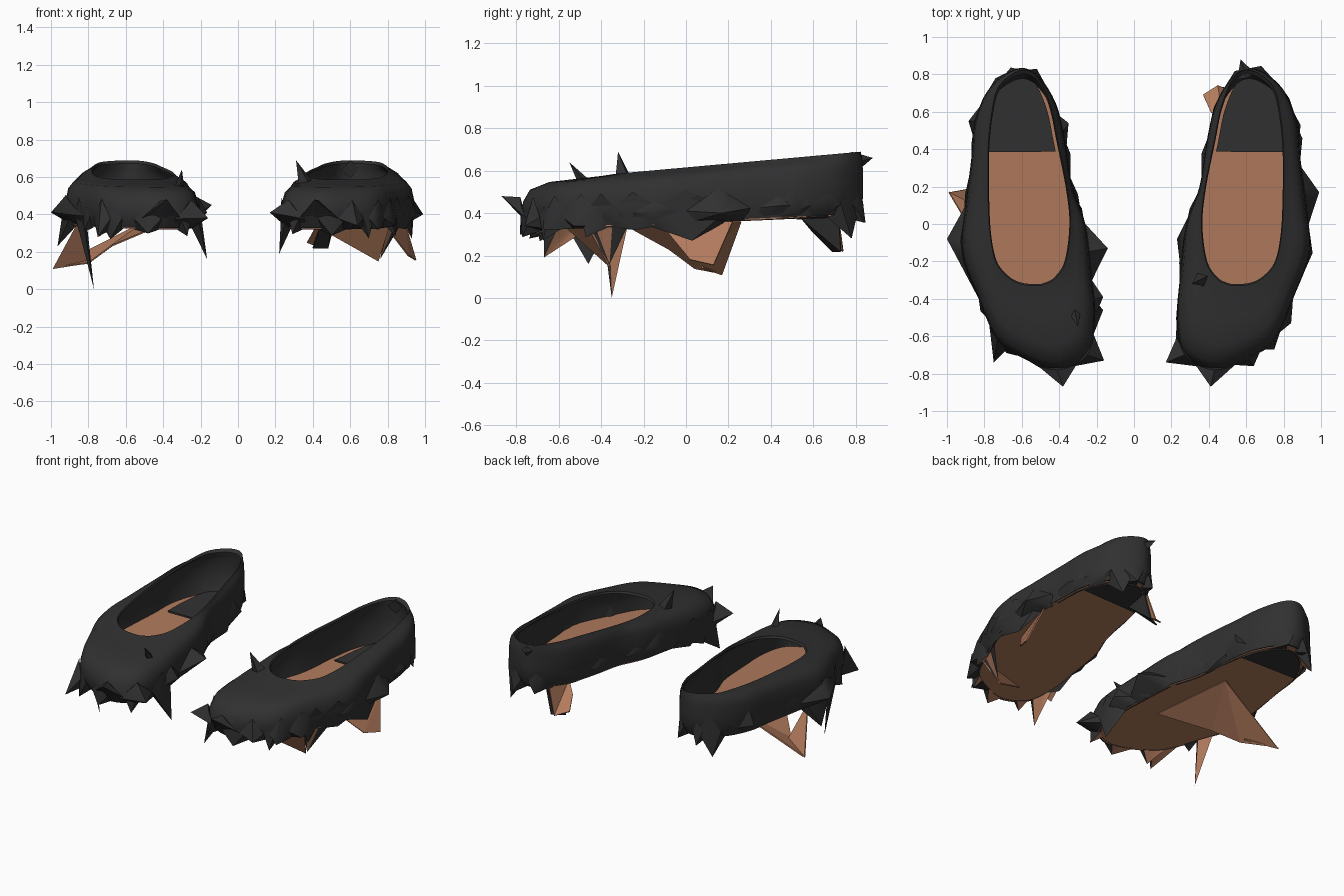
import bpy
import bmesh
import random
from mathutils import Vector

random.seed(4)
cube = bpy.data.objects.get("Cube")
if cube:
    bpy.data.objects.remove(cube)


def material(name, colour):
    mat = bpy.data.materials.new(name)
    mat.use_nodes = True
    mat.diffuse_color = (*colour, 1)
    mat.node_tree.nodes["Principled BSDF"].inputs["Base Color"].default_value = (*colour, 1)
    return mat


BLACK = material("charcoal leather", (0.03, 0.03, 0.03))
BROWN = material("tan leather", (0.44, 0.195, 0.108))

# Matching plan outlines of the left shoe, from the toe round the outer side
OUTLINE = [(.42, -.78), (.60, -.72), (.74, -.62), (.84, -.40), (.93, -.15), (.91, .10),
           (.88, .35), (.86, .55), (.78, .73), (.64, .83), (.53, .80), (.43, .65),
           (.38, .45), (.34, .20), (.27, 0), (.24, -.25), (.22, -.50), (.26, -.70)]
OPENING = [(.53, -.33), (.62, -.32), (.69, -.28), (.75, -.20), (.78, -.05), (.79, .15),
           (.79, .40), (.77, .60), (.73, .74), (.62, .82), (.53, .79), (.46, .64),
           (.42, .45), (.37, .20), (.35, 0), (.375, -.20), (.43, -.29), (.48, -.32)]
CENTRE = Vector((.57, 0))
STEPS = 5


def smooth_loop(points):
    """Closed Catmull-Rom curve through the points."""
    pts = [Vector(p) for p in points]
    loop = []
    for i in range(len(pts)):
        a, b, c, d = (pts[(i + k) % len(pts)] for k in (-1, 0, 1, 2))
        for s in range(STEPS):
            t = s / STEPS
            loop.append(b + (c - a) * t / 2 + (a * 2 - b * 5 + c * 4 - d) * t * t / 2
                        + (b * 3 - a - c * 3 + d) * t ** 3 / 2)
    return loop


def scaled(points, factor):
    return [CENTRE + (p - CENTRE) * factor for p in points]


outline = smooth_loop(OUTLINE)
opening = smooth_loop(OPENING)
hem = scaled(outline, .95)


def hem_z(y):
    return .36 + .045 * y


def rim_z(y):
    return .615 + .09 * y


def place(side, x):
    """World x of a left-shoe coordinate; the pair sits slightly off centre."""
    return side * x + .01


def finish(name, bm, mats, smooth=False):
    bmesh.ops.recalc_face_normals(bm, faces=bm.faces[:])
    mesh = bpy.data.meshes.new(name)
    bm.to_mesh(mesh)
    bm.free()
    for mat in mats:
        mesh.materials.append(mat)
    obj = bpy.data.objects.new(name, mesh)
    bpy.context.collection.objects.link(obj)
    if smooth:
        bpy.ops.object.select_all(action='DESELECT')
        obj.select_set(True)
        bpy.context.view_layer.objects.active = obj
        bpy.ops.object.shade_smooth_by_angle(angle=.7)
    return obj


def loft(name, rings, mat, smooth=False):
    """Closed skin through a stack of rings, capped at both ends."""
    bm = bmesh.new()
    rows = [[bm.verts.new(p) for p in ring] for ring in rings]
    for low, high in zip(rows, rows[1:]):
        for i in range(len(low)):
            j = (i + 1) % len(low)
            bm.faces.new((low[i], low[j], high[j], high[i]))
    bm.faces.new(rows[0])
    bm.faces.new(rows[-1])
    finish(name, bm, [mat], smooth)


def upper_ring(side, blend, rise, factor):
    """Ring between the outline and the opening; rise is the share of full height."""
    ring = []
    for o, r in zip(scaled(outline, factor), scaled(opening, factor)):
        p = o.lerp(r, blend)
        low, high = hem_z(o.y), rim_z(r.y)
        ring.append((place(side, p.x), p.y, low + (high - low) * rise))
    return ring


def plate(name, side, points, low, high, mat):
    loft(name, [[(place(side, p.x), p.y, hem_z(p.y) + z) for p in points]
                for z in (low, high)], mat)


def tooth(name, side, index, width, tip, lift=.1):
    """Torn point of the hem: black outside, tan inside when it hangs down."""
    bm = bmesh.new()
    span = [(index + k) % len(outline) for k in range(-width, width + 1)]
    outer, inner = [], []
    for n, i in enumerate(span):
        arch = 1 - abs(n - width) / width
        o, h = outline[i], CENTRE + (hem[i] - CENTRE) * .96
        outer.append(bm.verts.new((place(side, o.x), o.y, hem_z(o.y) + .05 + lift * arch)))
        inner.append(bm.verts.new((place(side, h.x), h.y, hem_z(h.y) - .01)))
    apex = bm.verts.new((place(side, tip[0]), tip[1], tip[2]))
    for row, slot in ((outer, 0), (inner, int(tip[2] < .3))):
        for a, b in zip(row, row[1:]):
            bm.faces.new((a, b, apex)).material_index = slot
    for end in (0, -1):
        bm.faces.new((outer[end], inner[end], apex))
    bm.faces.new(outer + inner[::-1])
    finish(name, bm, [BLACK, BROWN], True)


def spike(name, base, tip, radius):
    """Four-sided thorn from base to tip."""
    base, tip = Vector(base), Vector(tip)
    axis = tip - base
    turn = axis.to_track_quat('Z', 'Y').to_matrix().to_4x4()
    turn.translation = (base + tip) / 2
    bm = bmesh.new()
    bmesh.ops.create_cone(bm, cap_ends=True, segments=4, radius1=radius, radius2=0,
                          depth=axis.length, matrix=turn)
    finish(name, bm, [BLACK])


def flap(name, points, mat=BROWN):
    """Thin torn sheet."""
    bm = bmesh.new()
    verts = [bm.verts.new(p) for p in points]
    for a, b in zip(verts[1:], verts[2:]):
        bm.faces.new((verts[0], a, b))
    obj = finish(name, bm, [mat])
    mod = obj.modifiers.new("thickness", 'SOLIDIFY')
    mod.thickness = .008
    mod.offset = 0


def build_shoe(label, side, teeth):
    # Upper: hem, bulging wall, domed toe, rim, then back down as a hollow lining
    skin = [(0, .25), (.03, .5), (.1, .71), (.3, .85), (.6, .91), (.85, .96), (1, 1)]
    lining = [(1, .95), (.85, .9), (.6, .85), (.3, .78), (.12, .6), (.08, .3)]
    rings = [[(place(side, p.x), p.y, hem_z(p.y)) for p in hem]]
    rings += [upper_ring(side, b, r, 1) for b, r in skin]
    rings += [upper_ring(side, b, r, .975) for b, r in lining]
    rings.append([(place(side, p.x), p.y, hem_z(p.y) + .006) for p in scaled(hem, .97)])
    loft(label + "_upper", rings, BLACK, True)

    # Sole sheet, with the heel cushion above and the heel tip below
    plate(label + "_sole", side, scaled(hem, .985), -.006, .012, BROWN)
    pad = [p + Vector((.012, 0)) for p in scaled(opening, .96) if p.y > .37]
    plate(label + "_heel_cushion", side, pad, .01, .022, BLACK)
    tip = [p for p in scaled(hem, .95) if p.y > .5]
    plate(label + "_heel_tip", side, tip, -.014, 0, BLACK)

    # Large torn points, then small irregular ones between them
    for index, width, point in teeth:
        tooth(label + "_torn_point", side, index, width, point)
    for index in range(2, len(outline), 6):
        p = outline[index]
        out = (p - CENTRE).normalized()
        low = p.y < -.3 or p.y > .7
        drop = random.uniform(.02, .1) if low else random.uniform(-.07, .0)
        end = p + out * random.uniform(.0, .03)
        tooth(label + "_small_point", side, index, random.choice((1, 2)),
              (end.x, end.y, hem_z(end.y) - drop), .05)


build_shoe("left", 1, [
    (0, 3, (.40, -.87, .48)), (85, 3, (.16, -.74, .41)), (82, 2, (.21, -.67, .19)),
    (5, 2, (.63, -.76, .34)), (10, 2, (.74, -.67, .32)), (13, 2, (.83, -.53, .34)),
    (15, 2, (.75, -.36, .16)), (18, 3, (.89, -.24, .32)), (23, 4, (.92, .03, .27)),
    (26, 3, (.98, .17, .40)), (34, 2, (.88, .53, .42)), (42, 2, (.73, .78, .28)),
    (78, 3, (.24, -.40, .30)), (72, 3, (.22, -.08, .40))])
build_shoe("right", -1, [
    (0, 3, (.39, -.87, .48)), (85, 3, (.17, -.73, .38)), (80, 2, (.175, -.46, .16)),
    (73, 3, (.15, -.13, .45)), (78, 2, (.175, -.39, .41)), (10, 2, (.76, -.74, .28)),
    (16, 1, (.78, -.35, 0)), (20, 5, (1.01, -.08, .41)), (21, 3, (.975, -.04, .23)),
    (35, 2, (.895, .55, .44)), (42, 2, (.75, .78, .28)), (59, 2, (.36, .54, .45)),
    (66, 2, (.31, .16, .43))])

# Thorns standing on top
spike("left_instep_thorn", (.37, -.29, .54), (.31, -.32, .69), .05)
spike("left_heel_thorn", (.60, .79, .64), (.57, .88, .66), .05)
spike("right_instep_thorn", (-.32, -.45, .50), (-.30, -.55, .64), .04)

# Torn sheets hanging from the soles
flap("left_front_flap", [(.43, -.56, .33), (.75, -.36, .15), (.81, -.46, .34)])
flap("left_side_flap", [(.89, .22, .36), (.95, .13, .155), (.91, .02, .18), (.78, -.12, .35)])
flap("left_heel_flap", [(.48, .54, .38), (.41, .60, .32), (.37, .69, .25),
                        (.45, .74, .22), (.50, .72, .38)])
flap("left_heel_flap_back", [(.50, .54, .38), (.43, .60, .31), (.40, .69, .22),
                             (.48, .73, .22), (.52, .72, .38)], BLACK)
flap("right_side_flap", [(-.86, -.05, .35), (-.99, .17, .11), (-.80, .08, .14)])
flap("right_inner_sheet", [(-.50, .26, .36), (-.98, .17, .115), (-.80, .04, .14),
                           (-.68, -.08, .23), (-.42, -.28, .34)])
